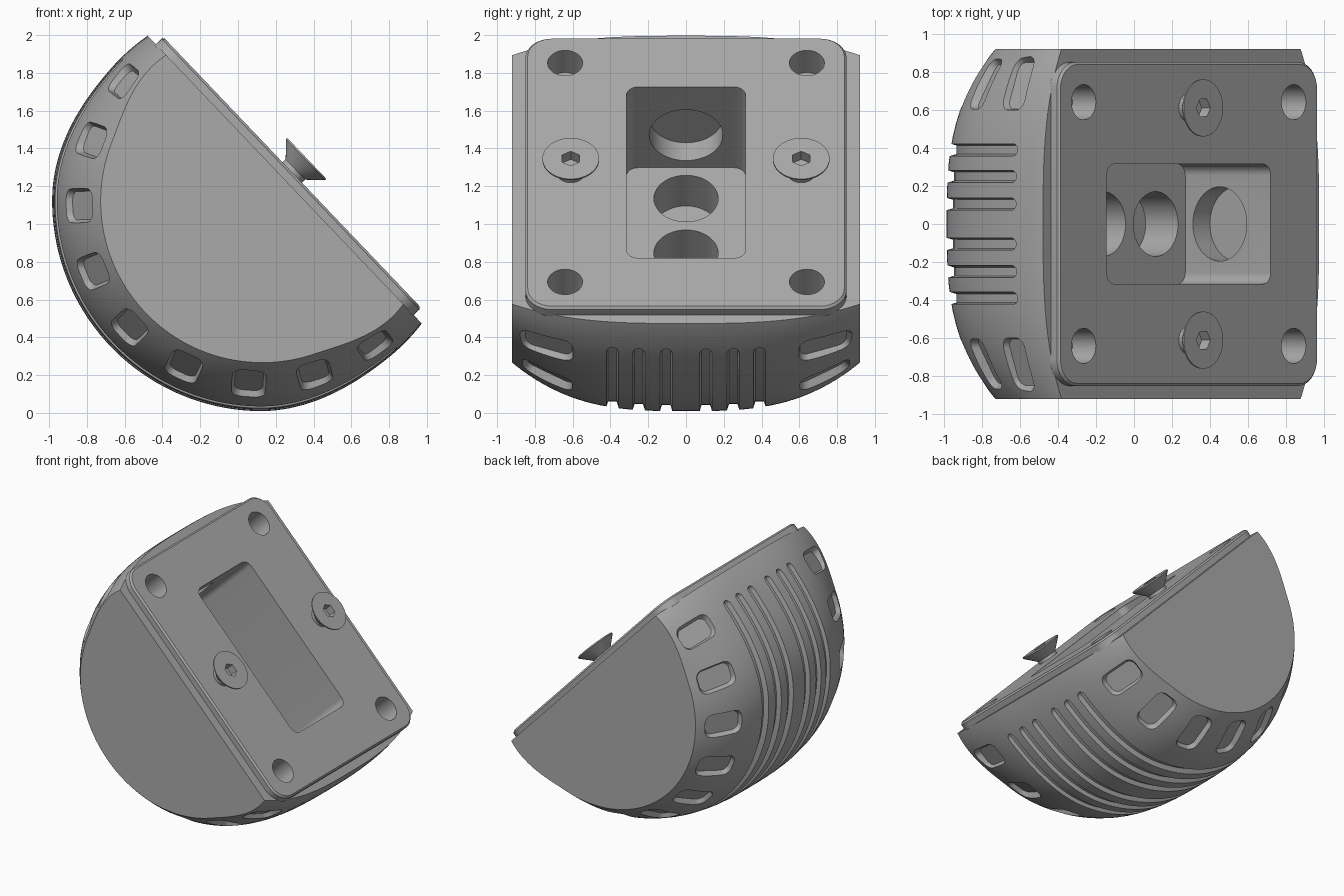
import bpy, bmesh, math
from math import sin, cos, radians, pi
from mathutils import Matrix, Vector

cube = bpy.data.objects.get("Cube")
if cube:
    bpy.data.objects.remove(cube, do_unlink=True)

grey = bpy.data.materials.new("light grey")
grey.use_nodes = True
grey.diffuse_color = (0.4, 0.4, 0.4, 1)
grey.node_tree.nodes["Principled BSDF"].inputs["Base Color"].default_value = (0.4, 0.4, 0.4, 1)

# Everything is built lying flat (plate facing up) and tilted by this matrix
TILT = Matrix.Translation((0.2475, 0, 1.235)) @ Matrix.Rotation(radians(46.4), 4, 'Y')
HUB = -0.165      # height of the dome centre
HALF = 0.92       # half width across the flat sides
TOP = 0.055       # top of the plate


def smooth(a, b, x):
    t = min(1, max(0, (x - a) / (b - a)))
    return t * t * (3 - 2 * t)


def crown(phi):
    return 1.112 - 0.047 * smooth(45, 85, abs(phi))


def shoulder(phi):
    return crown(phi) - 0.855 - 0.07 * smooth(65, 99, abs(phi))


def skin(phi, y):
    return crown(phi) - shoulder(phi) * (abs(y) / HALF) ** 3


def polar(phi, r, y):
    a = radians(phi)
    return Vector((r * sin(a), y, HUB - r * cos(a)))


def loft(bm, loops):
    rings = [[bm.verts.new(p) for p in loop] for loop in loops]
    n = len(rings[0])
    for a, b in zip(rings, rings[1:]):
        for i in range(n):
            j = (i + 1) % n
            bm.faces.new((a[i], a[j], b[j], b[i]))
    bm.faces.new(rings[0])
    bm.faces.new(rings[-1])


def rounded(hx, hy, r, z, m=Matrix()):
    pts = []
    for k, (sx, sy) in enumerate(((1, 1), (-1, 1), (-1, -1), (1, -1))):
        for i in range(9):
            a = (k + i / 8) * pi / 2
            pts.append(m @ Vector((sx * (hx - r) + r * cos(a), sy * (hy - r) + r * sin(a), z)))
    return pts


def circle(r, z, n=48):
    return [Vector((r * cos(2 * pi * i / n), r * sin(2 * pi * i / n), z)) for i in range(n)]


def drill(bm, r, z0, z1, m, n=48):
    loft(bm, [[m @ p for p in circle(r, z, n)] for z in (z0, z1)])


def make(name, bm):
    bmesh.ops.recalc_face_normals(bm, faces=bm.faces)
    mesh = bpy.data.meshes.new(name)
    bm.to_mesh(mesh)
    bm.free()
    mesh.materials.append(grey)
    ob = bpy.data.objects.new(name, mesh)
    bpy.context.collection.objects.link(ob)
    return ob


def carve(ob, cutters):
    for cutter in cutters:
        mod = ob.modifiers.new("carve", 'BOOLEAN')
        mod.operation = 'DIFFERENCE'
        mod.solver = 'EXACT'
        mod.object = cutter
    bpy.context.view_layer.update()
    deps = bpy.context.evaluated_depsgraph_get()
    result = bpy.data.meshes.new_from_object(ob.evaluated_get(deps))
    ob.modifiers.clear()
    ob.data = result


def finish(ob):
    ob.data.transform(TILT)
    bpy.ops.object.select_all(action='DESELECT')
    ob.select_set(True)
    bpy.context.view_layer.objects.active = ob
    bpy.ops.object.shade_smooth_by_angle(angle=radians(30))


# Domed body: half-round outline lofted between the two flat sides
bm = bmesh.new()
loops = []
for i in range(37):
    y = HALF * sin((i / 18 - 1) * pi / 2)
    loops.append([polar(p, skin(p, y), y) for p in range(-104, 105, 2)])
loft(bm, loops)
cut = bmesh.ops.bisect_plane(bm, geom=bm.verts[:] + bm.edges[:] + bm.faces[:],
                             plane_co=(0, 0, 0), plane_no=(0, 0, 1), clear_outer=True)
bmesh.ops.holes_fill(bm, edges=[e for e in bm.edges if e.is_boundary])
body = make("domed_body", bm)

# Mounting plate with chamfered rim
bm = bmesh.new()
loft(bm, [rounded(0.99, 0.85, 0.14, -0.01), rounded(0.99, 0.85, 0.14, 0.042),
          rounded(0.978, 0.838, 0.13, TOP)])
plate = make("mounting_plate", bm)

# Cutter: central recess and corner holes
bm = bmesh.new()
loft(bm, [rounded(0.625, 0.315, 0.06, TOP - 0.62), rounded(0.625, 0.315, 0.06, 0.3)])
for x in (-0.8, 0.8):
    for y in (-0.64, 0.64):
        drill(bm, 0.0925, TOP - (0.17 if x < 0 else 0.22), 0.3, Matrix.Translation((x, y, 0)))
recess = make("recess_cutter", bm)

# Cutter: bores in the recess floor and end walls
bm = bmesh.new()
for x in (-0.4, 0, 0.4):
    drill(bm, 0.17, -0.8, -0.53, Matrix.Translation((x, 0, 0)))
for side in (-1, 1):
    drill(bm, 0.195, 0.55, 0.755,
          Matrix.Translation((0, 0, TOP - 0.37)) @ Matrix.Rotation(side * pi / 2, 4, 'Y'))
bores = make("bore_cutter", bm)

# Cutter: grip grooves round the dome and rounded pockets on the shoulders
bm = bmesh.new()
for y in (0.105, 0.25, 0.39):
    for side in (-1, 1):
        loops = []
        for i in range(81):
            phi = 89 * sin((i / 40 - 1) * pi / 2)
            end = max(0, 1 - (89 - abs(phi)) / 2)
            w = max(0.006, 0.0375 * math.sqrt(1 - end * end))
            r = skin(phi, y)
            loops.append([polar(phi, r + h, side * y + f * w) for h, f in
                          ((0.04, -1.2), (0.04, 1.2), (-0.032, 0.6), (-0.032, -0.6))])
        loft(bm, loops)
for k in range(-4, 5):
    phi = k * 21.1
    a = radians(phi)
    out = Vector((sin(a), 0, -cos(a)))
    across = Vector((cos(a), 0, sin(a)))
    slope = 3 * shoulder(phi) / HALF * (0.74 / HALF) ** 2
    for side in (-1, 1):
        along = (Vector((0, side, 0)) - slope * out).normalized()
        normal = (out + Vector((0, side * slope, 0))).normalized()
        m = Matrix((across, along, normal)).transposed().to_4x4()
        m.translation = polar(phi, skin(phi, 0.74), side * 0.74)
        loft(bm, [rounded(0.075, 0.13, 0.05, -0.042, m), rounded(0.095, 0.155, 0.06, 0.005, m),
                  rounded(0.1, 0.16, 0.065, 0.08, m)])
grip = make("grip_cutter", bm)

carve(body, [recess, bores, grip])
carve(plate, [recess])
finish(body)
finish(plate)

# Countersunk screws with hex sockets
bm = bmesh.new()
for y in (-0.61, 0.61):
    drill(bm, 0.053, 0.1, 0.3, Matrix.Translation((0, y, 0)), 6)
sockets = make("socket_cutter", bm)
for side, y in (("right", -0.61), ("left", 0.61)):
    bm = bmesh.new()
    loft(bm, [[p + Vector((0, y, 0)) for p in circle(r, z)] for r, z in
              ((0.075, 0.03), (0.075, 0.078), (0.15, 0.153), (0.15, 0.162))])
    screw = make(side + "_screw", bm)
    carve(screw, [sockets])
    finish(screw)

for cutter in (recess, bores, grip, sockets):
    bpy.data.objects.remove(cutter, do_unlink=True)
